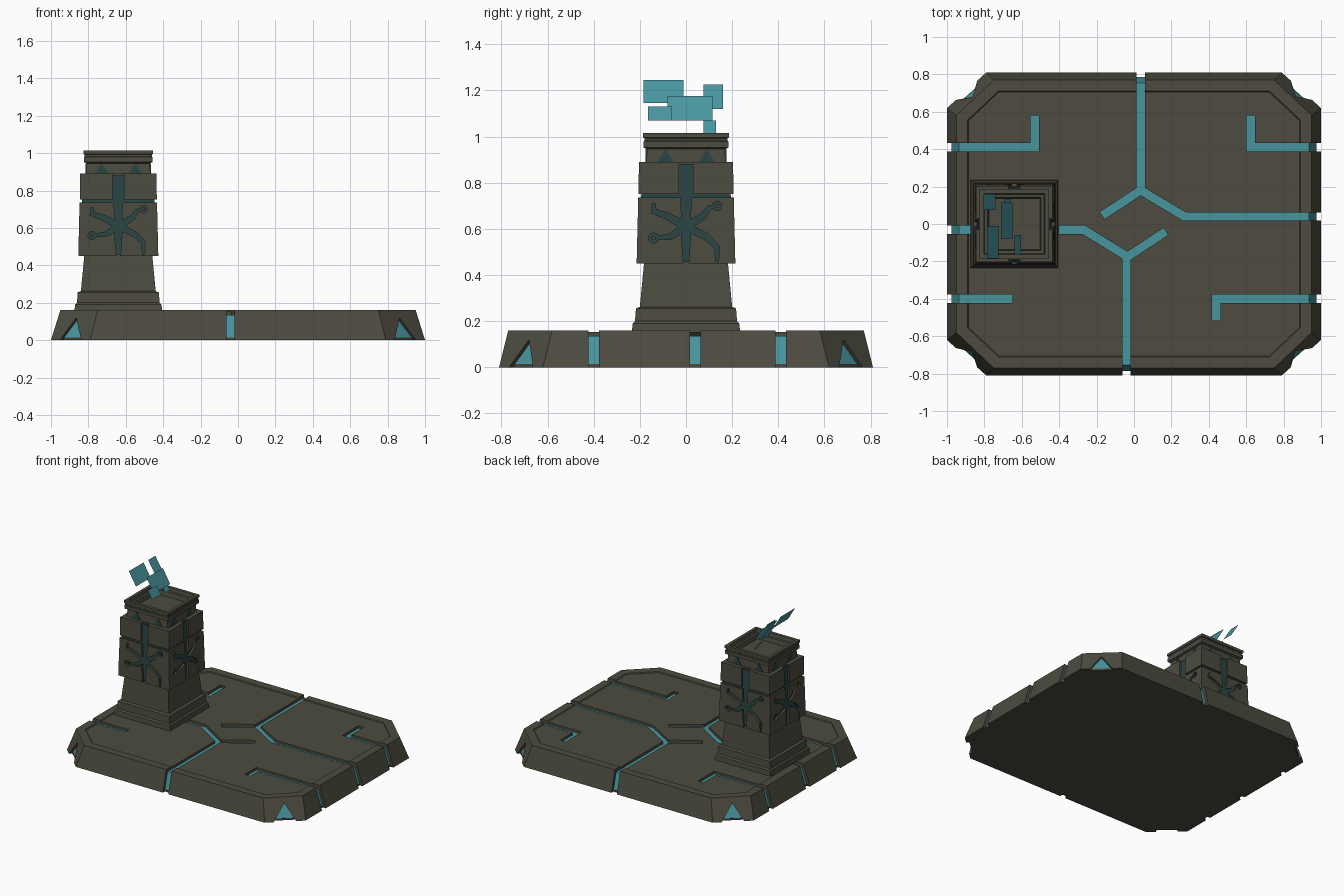
import bpy, bmesh, math
from mathutils import Vector

if "Cube" in bpy.data.objects:
    bpy.data.objects.remove(bpy.data.objects["Cube"])

def material(name, rgb):
    m = bpy.data.materials.new(name)
    m.diffuse_color = (*rgb, 1)
    m.use_nodes = True
    m.node_tree.nodes["Principled BSDF"].inputs["Base Color"].default_value = m.diffuse_color
    return m

STONE = material("dark stone", (0.074, 0.071, 0.050))
TEAL = material("glowing teal", (0.065, 0.30, 0.345))
DIM = material("dim teal", (0.022, 0.060, 0.058))
PX = -0.64                                   # pillar centre

def make(name, bm, mat=None):
    bmesh.ops.recalc_face_normals(bm, faces=bm.faces)
    me = bpy.data.meshes.new(name)
    bm.to_mesh(me)
    bm.free()
    ob = bpy.data.objects.new(name, me)
    bpy.context.collection.objects.link(ob)
    if mat:
        me.materials.append(mat)
    return ob

def loft(name, rings, mat):
    """Skin a stack of equal-sized rings and cap both ends."""
    bm = bmesh.new()
    vs = [[bm.verts.new(p) for p in r] for r in rings]
    n = len(vs[0])
    for a, b in zip(vs, vs[1:]):
        for i in range(n):
            bm.faces.new((a[i], a[(i + 1) % n], b[(i + 1) % n], b[i]))
    bm.faces.new(vs[0])
    bm.faces.new(vs[-1])
    return make(name, bm, mat)

def octagon(x, y, cx, cy, z, d=0.0):
    x, y, cx, cy = x - d, y - d, cx - 0.41 * d, cy - 0.41 * d
    return [(x, -cy, z), (x, cy, z), (cx, y, z), (-cx, y, z),
            (-x, cy, z), (-x, -cy, z), (-cx, -y, z), (cx, -y, z)]

def square_loft(name, profile, mat):
    return loft(name, [[(PX + sx * h, sy * h, z) for sx, sy in
                        ((-1, -1), (1, -1), (1, 1), (-1, 1))] for h, z in profile], mat)

def stroke(path, w0, w1=None):
    """Mitred outline around a polyline, tapering from w0 to w1."""
    w1 = w0 if w1 is None else w1
    p = [Vector(q) for q in path]
    nor = []
    for a, b in zip(p, p[1:]):
        d = (b - a).normalized()
        nor.append(Vector((-d.y, d.x)))
    left, right = [], []
    for i, q in enumerate(p):
        n1, n2 = nor[max(i - 1, 0)], nor[min(i, len(nor) - 1)]
        w = w0 + (w1 - w0) * i / (len(p) - 1)
        m = (n1 + n2) / (1 + n1.dot(n2)) * w / 2
        left.append(q + m)
        right.append(q - m)
    return left + right[::-1]

def disc(u, v, r, n=14):
    return [(u + r * math.cos(math.tau * i / n), v + r * math.sin(math.tau * i / n)) for i in range(n)]

def prisms(name, outline, lo, hi, frames, mat=None):
    """Extrude an outline from lo to hi once in every frame."""
    bm = bmesh.new()
    for f in frames:
        a = [bm.verts.new(f(p[0], p[1], lo)) for p in outline]
        b = [bm.verts.new(f(p[0], p[1], hi)) for p in outline]
        n = len(a)
        bm.faces.new(a)
        bm.faces.new(b[::-1])
        for i in range(n):
            bm.faces.new((a[i], a[(i + 1) % n], b[(i + 1) % n], b[i]))
    return make(name, bm, mat)

def cut(target, cutters):
    for c in cutters:
        m = target.modifiers.new("cut", 'BOOLEAN')
        m.operation, m.solver, m.object = 'DIFFERENCE', 'EXACT', c
    dg = bpy.context.evaluated_depsgraph_get()
    me = bpy.data.meshes.new_from_object(target.evaluated_get(dg))
    target.modifiers.clear()
    target.data = me
    me.materials.clear()
    me.materials.append(STONE)
    for c in cutters:
        bpy.data.objects.remove(c)

def side(k):
    """Frame on pillar side k: u across, v up, w outward."""
    c, s = math.cos(k * math.pi / 2), math.sin(k * math.pi / 2)
    return lambda u, v, w: (PX + w * c - u * s, w * s + u * c, v)

SIDES = [side(k) for k in range(4)]
FLAT = [lambda x, y, z: (x, y, z)]

# Base slab with a slightly sunken top
LOW, TOP = (1, 0.81, 0.79, 0.62), (0.95, 0.77, 0.75, 0.58)
base = loft("base_slab", [octagon(*LOW, 0), octagon(*TOP, 0.16),
                          octagon(*TOP, 0.16, 0.06), octagon(*TOP, 0.154, 0.065)], STONE)

# Channels through the slab
paths = [
    [(-0.17, 0.045), (0.035, 0.18), (0.27, 0.04), (1.1, 0.04)],
    [(0.035, 0.17), (0.035, 0.9)],
    [(0.17, -0.04), (-0.035, -0.175), (-0.27, -0.03), (-1.1, -0.03)],
    [(-0.04, -0.165), (-0.04, -0.9)],
    [(-1.1, 0.41), (-0.53, 0.41), (-0.53, 0.58)],
    [(1.1, 0.41), (0.625, 0.41), (0.625, 0.58)],
    [(-1.1, -0.4), (-0.65, -0.4)],
    [(1.1, -0.4), (0.44, -0.4), (0.44, -0.515)],
]
cutters = [prisms("channel_cutter", stroke(p, 0.045), -0.1, 0.3, FLAT) for p in paths]

# Triangular notches in the four cut corners
def corner(sx, sy):
    n = Vector((0.19, 0.21)).normalized()
    return lambda t, z, w: (sx * (0.895 + n.x * w - n.y * t), sy * (0.715 + n.y * w + n.x * t), z)
corners = [corner(sx, sy) for sx in (-1, 1) for sy in (-1, 1)]
cutters.append(prisms("notch_cutter", [(-0.09, -0.02), (0.09, -0.02), (0, 0.12)], -0.075, 0.1, corners))
cut(base, cutters)

# Glowing core seen through channels and notches, closed by a stone underside
up = 0.135 / 0.16
mid = [a + (b - a) * up for a, b in zip(LOW, TOP)]
loft("glow_core", [octagon(*LOW, 0.012, 0.024), octagon(*mid, 0.135, 0.022)], TEAL)
loft("underside_plate", [octagon(*LOW, 0, 0.024), octagon(*LOW, 0.015, 0.023)], STONE)

# Pillar plinth, tapered shaft and neck
square_loft("pillar_shaft", [(0.235, 0.15), (0.231, 0.19), (0.221, 0.2), (0.217, 0.255), (0.2, 0.262),
                             (0.181, 0.46), (0.181, 0.88), (0.172, 0.885), (0.168, 0.955)], STONE)
square_loft("pillar_glow_core", [(0.198, 0.456), (0.192, 0.88)], DIM)
lower = square_loft("lower_block", [(0.214, 0.45), (0.207, 0.735)], STONE)
upper = square_loft("upper_block", [(0.206, 0.752), (0.204, 0.89)], STONE)

# Branching emblem carved on each side
hub = (0, 0.61)
glyph = [disc(*hub, 0.036),
         stroke([(0, 0.44), hub], 0.022, 0.045),
         stroke([hub, (0, 0.76)], 0.034, 0.05),
         stroke([hub, (0.075, 0.655), (0.1, 0.69), (0.13, 0.7)], 0.036, 0.01),
         stroke([hub, (0.09, 0.565), (0.135, 0.52), (0.135, 0.458)], 0.036, 0.012),
         stroke([hub, (-0.08, 0.655), (-0.14, 0.675), (-0.14, 0.71)], 0.036, 0.012),
         stroke([hub, (-0.07, 0.565), (-0.14, 0.56)], 0.036, 0.012),
         disc(0.135, 0.7, 0.02), disc(-0.14, 0.56, 0.022)]
cut(lower, [prisms("glyph_cutter", o, 0.183, 0.26, SIDES) for o in glyph])
cut(upper, [prisms("slot_cutter", [(-0.03, 0.74), (0.03, 0.74), (0.03, 0.9), (-0.03, 0.9)],
                   0.183, 0.26, SIDES)])
for u, v in ((0.135, 0.7), (-0.14, 0.56)):
    prisms("emblem_dot", disc(u, v, 0.009, 10), 0.19, 0.207, SIDES, STONE)

# Glowing triangles around the neck
for u in (-0.09, 0.09):
    prisms("neck_triangle", [(u - 0.037, 0.888), (u + 0.037, 0.888), (u, 0.945)], 0.166, 0.175, SIDES, DIM)

# Hollow cap with stepped rim
square_loft("pillar_cap", [(0.168, 0.945), (0.184, 0.952), (0.184, 0.978), (0.18, 0.982), (0.18, 0.992),
                           (0.186, 0.996), (0.186, 1.015), (0.163, 1.015), (0.158, 0.99),
                           (0.143, 0.988), (0.136, 0.952)], STONE)

# Floating tilted screens: y range, z range, x at top and bottom
for y0, y1, z0, z1, xt, xb in ((-0.185, -0.01, 1.145, 1.245, -0.785, -0.725),
                               (0.075, 0.16, 1.12, 1.225, -0.805, -0.74),
                               (-0.08, 0.115, 1.07, 1.175, -0.71, -0.65),
                               (-0.165, -0.06, 1.07, 1.13, -0.64, -0.605),
                               (0.075, 0.13, 1.015, 1.07, -0.695, -0.66)):
    bm = bmesh.new()
    bm.faces.new([bm.verts.new(p) for p in ((xb, y0, z0), (xb, y1, z0), (xt, y1, z1), (xt, y0, z1))])
    make("floating_screen", bm, TEAL)
